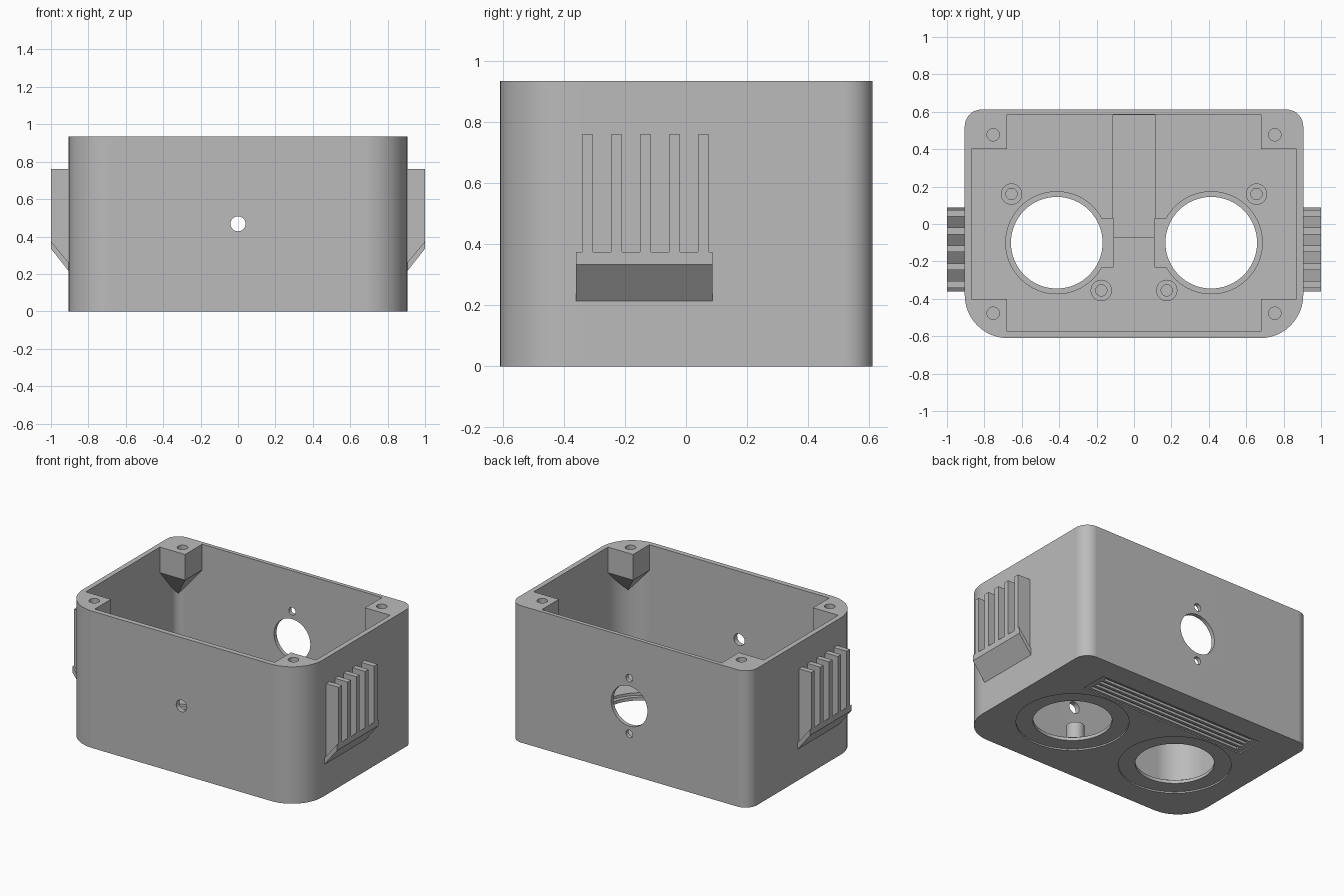
import bpy, bmesh
from math import sin, cos, pi, radians
from mathutils import Vector

cube = bpy.data.objects.get("Cube")
if cube:
    bpy.data.objects.remove(cube, do_unlink=True)

grey = bpy.data.materials.new("plain_grey")
grey.use_nodes = True
grey.diffuse_color = (0.5, 0.5, 0.5, 1)
grey.node_tree.nodes["Principled BSDF"].inputs["Base Color"].default_value = (0.5, 0.5, 0.5, 1)


def finish(name, bm):
    bmesh.ops.recalc_face_normals(bm, faces=bm.faces)
    mesh = bpy.data.meshes.new(name)
    bm.to_mesh(mesh)
    bm.free()
    mesh.materials.append(grey)
    obj = bpy.data.objects.new(name, mesh)
    bpy.context.collection.objects.link(obj)
    return obj


def extrude(bm, points, vec):
    face = bm.faces.new([bm.verts.new(p) for p in points])
    new = bmesh.ops.extrude_face_region(bm, geom=[face])["geom"]
    bmesh.ops.translate(bm, vec=vec, verts=[v for v in new if isinstance(v, bmesh.types.BMVert)])


def prism(name, points, vec):
    bm = bmesh.new()
    extrude(bm, points, vec)
    return finish(name, bm)


def block(name, x0, x1, y0, y1, z0, z1):
    return prism(name, [(x0, y0, z0), (x1, y0, z0), (x1, y1, z0), (x0, y1, z0)], (0, 0, z1 - z0))


def rod(name, x, y, z0, z1, r, n=64):
    ring = [(x + r * cos(2 * pi * i / n), y + r * sin(2 * pi * i / n), z0) for i in range(n)]
    return prism(name, ring, (0, 0, z1 - z0))


def rod_y(name, x, z, y0, y1, r, n=48):
    ring = [(x + r * cos(2 * pi * i / n), y0, z + r * sin(2 * pi * i / n)) for i in range(n)]
    return prism(name, ring, (0, y1 - y0, 0))


def rounded(x, y0, y1, r_front, r_back, z, n=12):
    """Rectangle outline with one radius at the front and one at the back."""
    pts = []
    corners = [(x, y1, r_back), (-x, y1, r_back), (-x, y0, r_front), (x, y0, r_front)]
    for k, (cx, cy, r) in enumerate(corners):
        cx -= r if cx > 0 else -r
        cy -= r if cy > 0 else -r
        for i in range(n + 1):
            a = (k + i / n) * pi / 2
            pts.append((cx + r * cos(a), cy + r * sin(a), z))
    return pts


def cut(target, tool):
    mod = target.modifiers.new("cut", "BOOLEAN")
    mod.operation = "DIFFERENCE"
    mod.solver = "EXACT"
    mod.object = tool
    bpy.context.view_layer.objects.active = target
    bpy.ops.object.modifier_apply(modifier=mod.name)
    bpy.data.objects.remove(tool, do_unlink=True)


# Cavity, with the corner posts and screw bosses left standing in it
FLOOR, TOP = 0.05, 0.935
bosses = [(s * x, y) for s in (-1, 1) for x, y in ((0.655, 0.16), (0.175, -0.355))]
posts = [(sx, sy) for sx in (-1, 1) for sy in (-1, 1)]
cavity = prism("cavity", rounded(0.87, -0.575, 0.585, 0.195, 0.06, FLOOR), (0, 0, 1))
for sx, sy in posts:
    bm = bmesh.new()
    for z in (1.2, 0.76):
        for x in (0.68, 0.9):
            for y in (0.4, 0.62):
                bm.verts.new((sx * x, sy * y, z))
    bm.verts.new((sx * 0.9, sy * 0.62, 0.5))
    bmesh.ops.convex_hull(bm, input=bm.verts)
    cut(cavity, finish("post", bm))
for x, y in bosses:
    cut(cavity, rod("boss", x, y, 0, 0.17, 0.057, 32))

# Housing shell
housing = prism("housing", rounded(0.905, -0.61, 0.612, 0.23, 0.09, 0), (0, 0, TOP))
cut(housing, cavity)

# Screw holes in posts and bosses
for sx, sy in posts:
    cut(housing, rod("screw", sx * 0.753, sy * 0.477, 0.785, 1, 0.033, 32))
for x, y in bosses:
    cut(housing, rod("screw", x, y, 0.06, 0.3, 0.03, 32))

# Floor seats, their inner tabs, shallow outer rings and through holes
for s in (-1, 1):
    cx, cy = s * 0.413, -0.1
    cut(housing, rod("seat", cx, cy, 0.032, 0.1, 0.273))
    xs = sorted((s * 0.11, s * 0.3))
    cut(housing, block("tab", *xs, -0.23, 0.03, 0.032, 0.1))
    cut(housing, rod("ring", cx, cy, -0.1, 0.01, 0.35))
    cut(housing, rod("opening", cx, cy, -0.2, 0.2, 0.245))
cut(housing, block("channel", -0.112, 0.112, -0.07, 0.583, 0.041, 0.1))

# Grille on the underside: shallow panel with long grooves
cut(housing, block("panel", -0.63, 0.63, 0.265, 0.455, -0.1, 0.008))
for i in range(4):
    y = 0.285 + i * 0.042
    cut(housing, block("groove", -0.59, 0.59, y, y + 0.024, -0.1, 0.024))

# Front and back wall holes
cut(housing, rod_y("front_hole", 0, 0.468, -0.8, -0.4, 0.04))
for z, r in ((0.468, 0.137), (0.468 + 0.19, 0.026), (0.468 - 0.19, 0.026)):
    cut(housing, rod_y("back_hole", 0, z, 0.4, 0.8, r))

# Side vents: five upright fins standing on a sloping shelf
for s, name in ((1, "left_vent"), (-1, "right_vent")):
    bm = bmesh.new()
    shelf = [(1, 0.375), (1, 0.335), (0.89, 0.196), (0.89, 0.242)]
    extrude(bm, [(s * x, -0.36, z) for x, z in shelf], (0, 0.447, 0))
    fin = [(0.89, 0.76), (1, 0.76), (1, 0.374), (0.89, 0.24)]
    for i in range(5):
        extrude(bm, [(s * x, -0.341 + i * 0.095, z) for x, z in fin], (0, 0.036, 0))
    finish(name, bm)

# Smooth the curved walls, keep hard edges crisp
bpy.ops.object.select_all(action="DESELECT")
housing.select_set(True)
bpy.context.view_layer.objects.active = housing
bpy.ops.object.shade_smooth_by_angle(angle=radians(30))
weighted = housing.modifiers.new("even_normals", "WEIGHTED_NORMAL")
weighted.keep_sharp = True
